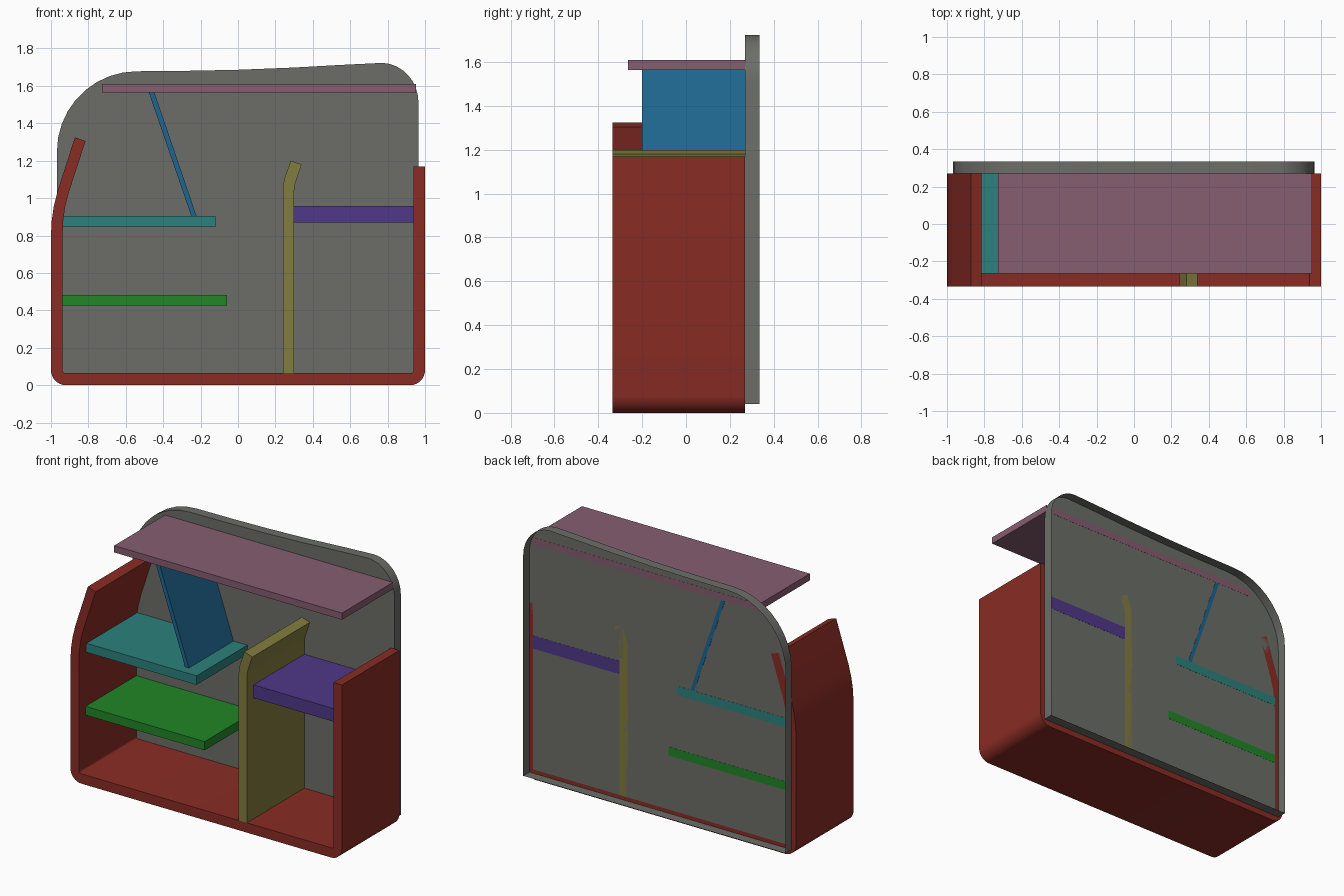
import bpy, bmesh
from math import cos, sin, radians

if "Cube" in bpy.data.objects:
    bpy.data.objects.remove(bpy.data.objects["Cube"])

FRONT, BACK = -0.335, 0.335   # overall depth
WALL = 0.27                   # plane where the back panel meets the carcass
SHELF = -0.265                # front edge of the shelves


def material(name, rgb):
    m = bpy.data.materials.new(name)
    m.diffuse_color = (*rgb, 1)
    m.use_nodes = True
    m.node_tree.nodes["Principled BSDF"].inputs["Base Color"].default_value = m.diffuse_color
    return m


def arc(cx, cz, rx, rz, a0, a1, n=8):
    """Elliptical corner points in the xz plane."""
    return [(cx + rx * cos(radians(a0 + (a1 - a0) * i / n)),
             cz + rz * sin(radians(a0 + (a1 - a0) * i / n))) for i in range(n + 1)]


def prism(name, profile, y0, y1, mat, back_cap=True, smooth=False):
    """Extrude an xz profile from y0 to y1."""
    bm = bmesh.new()
    a = [bm.verts.new((x, y0, z)) for x, z in profile]
    b = [bm.verts.new((x, y1, z)) for x, z in profile]
    n = len(profile)
    bm.faces.new(a)
    if back_cap:
        bm.faces.new(b[::-1])
    for i in range(n):
        j = (i + 1) % n
        bm.faces.new((a[j], a[i], b[i], b[j]))
    bmesh.ops.recalc_face_normals(bm, faces=bm.faces)
    me = bpy.data.meshes.new(name)
    bm.to_mesh(me)
    bm.free()
    me.materials.append(mat)
    ob = bpy.data.objects.new(name, me)
    bpy.context.collection.objects.link(ob)
    if smooth:
        bpy.ops.object.select_all(action='DESELECT')
        ob.select_set(True)
        bpy.context.view_layer.objects.active = ob
        bpy.ops.object.shade_smooth_by_angle(angle=radians(30))
    return ob


def board(name, x0, x1, z0, z1, mat):
    # runs a hair past the wall so its back edge shows in the open panel
    return prism(name, [(x0, z0), (x1, z0), (x1, z1), (x0, z1)], SHELF, WALL + 0.001, mat)


red = material("red", (0.25, 0.025, 0.018))
grey = material("grey", (0.15, 0.155, 0.14))
olive = material("olive", (0.22, 0.2, 0.05))
teal = material("teal", (0.025, 0.22, 0.2))
green = material("green", (0.015, 0.24, 0.02))
violet = material("violet", (0.08, 0.04, 0.25))
pink = material("pink", (0.24, 0.11, 0.16))
blue = material("blue", (0.013, 0.13, 0.27))

# U-shaped outer frame with the left side leaning inwards
frame = (arc(-0.92, 0.08, 0.08, 0.08, 180, 270) + arc(0.92, 0.08, 0.08, 0.08, 270, 360)
         + [(1, 1.17), (0.938, 1.17)]
         + arc(0.926, 0.077, 0.012, 0.012, 0, -90, 3)
         + arc(-0.926, 0.077, 0.012, 0.012, 270, 180, 3)
         + [(-0.938, 0.80), (-0.935, 0.875), (-0.925, 0.95), (-0.905, 1.03), (-0.815, 1.305),
            (-0.872, 1.325), (-0.964, 1.04), (-0.985, 0.955), (-0.996, 0.88), (-1, 0.80)])
prism("outer_frame", frame, FRONT, WALL, red, smooth=True)

# Back panel: front sheet with a rim folded backwards, open behind
panel = ([(-0.968, 0.04), (0.965, 0.04)]
         + arc(0.765, 1.51, 0.2, 0.213, 0, 88)
         + [(0.55, 1.712), (0.3, 1.698), (0.0, 1.686), (-0.3, 1.68)]
         + arc(-0.54, 1.25, 0.428, 0.428, 90, 180, 9))
prism("back_panel", panel, WALL, BACK, grey, back_cap=False, smooth=True)

# Upright divider with bent top
divider = [(0.24, 0.065), (0.30, 0.065), (0.30, 1.035), (0.302, 1.06), (0.308, 1.085),
           (0.34, 1.18), (0.282, 1.2), (0.25, 1.11), (0.243, 1.08), (0.24, 1.05)]
prism("divider", divider, FRONT, WALL, olive, smooth=True)

# Shelves and top board
board("upper_left_shelf", -0.938, -0.12, 0.845, 0.905, teal)
board("lower_left_shelf", -0.94, -0.06, 0.425, 0.483, green)
board("right_shelf", 0.30, 0.94, 0.87, 0.957, violet)
board("top_board", -0.727, 0.952, 1.565, 1.61, pink)

# Slanted support under the top board
prism("slanted_support", [(-0.25, 0.905), (-0.222, 0.905), (-0.447, 1.565), (-0.477, 1.565)],
      -0.2, WALL + 0.001, blue)
